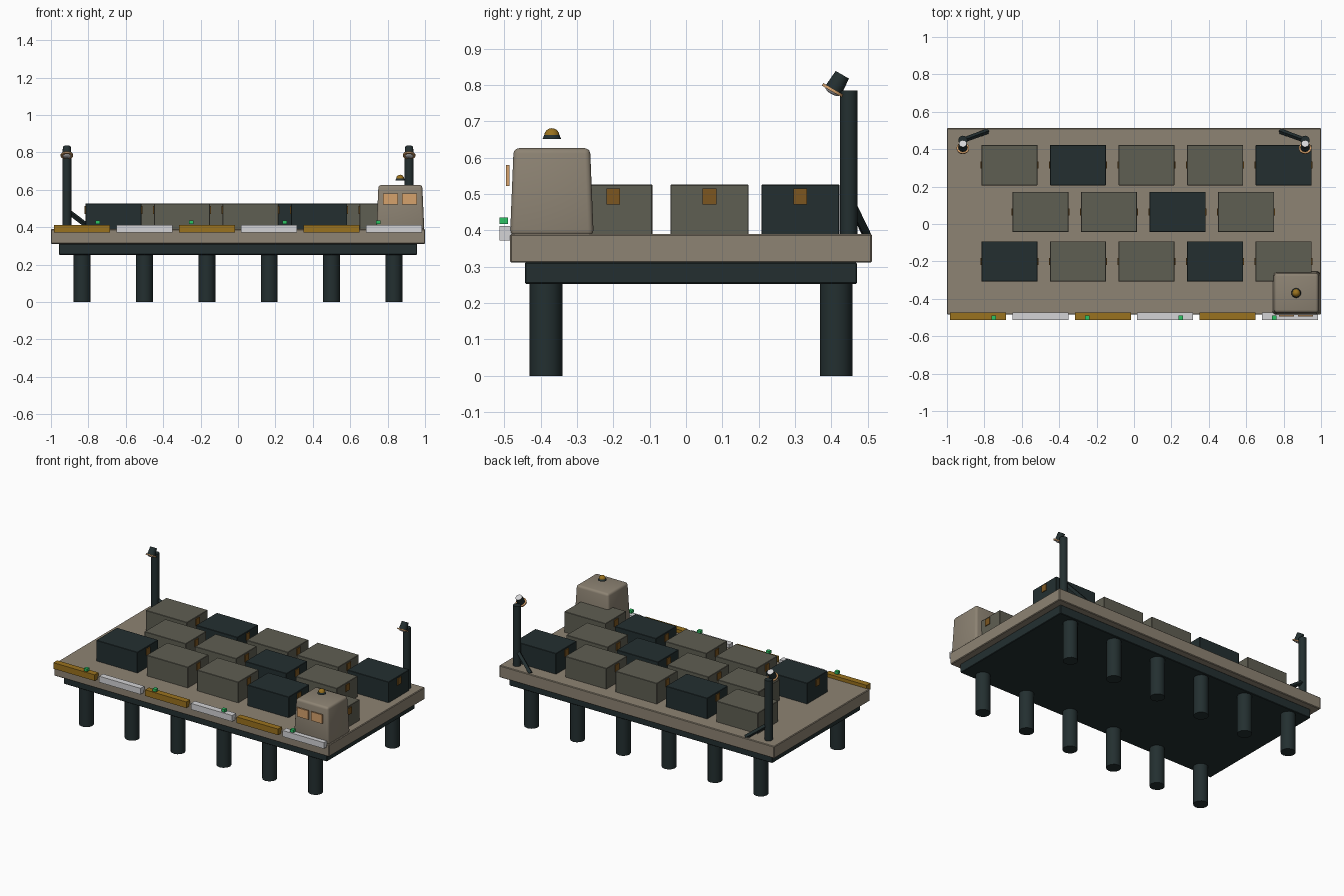
import bpy, bmesh, math
from mathutils import Vector, Matrix

if "Cube" in bpy.data.objects:
    bpy.data.objects.remove(bpy.data.objects["Cube"])


def material(name, r, g, b):
    def lin(c):
        c /= 255
        return c / 12.92 if c <= 0.04045 else ((c + 0.055) / 1.055) ** 2.4
    m = bpy.data.materials.new(name)
    m.diffuse_color = (lin(r), lin(g), lin(b), 1)
    m.use_nodes = True
    m.node_tree.nodes["Principled BSDF"].inputs["Base Color"].default_value = m.diffuse_color
    return m


CONCRETE = material("concrete", 141, 131, 115)
GREY = material("grey_green", 95, 94, 82)
DARK = material("dark_steel", 35, 47, 48)
YELLOW = material("yellow", 154, 114, 30)
WHITE = material("white", 212, 212, 214)
GREEN = material("green", 45, 195, 100)
AMBER = material("amber_glass", 214, 162, 108)
RUST = material("rust", 124, 86, 32)


def finish(bm, name, mats, smooth=False):
    bmesh.ops.recalc_face_normals(bm, faces=bm.faces)
    me = bpy.data.meshes.new(name)
    bm.to_mesh(me)
    bm.free()
    ob = bpy.data.objects.new(name, me)
    bpy.context.collection.objects.link(ob)
    for m in mats:
        me.materials.append(m)
    if smooth:
        bpy.ops.object.select_all(action='DESELECT')
        ob.select_set(True)
        bpy.context.view_layer.objects.active = ob
        bpy.ops.object.shade_smooth_by_angle(angle=math.radians(35))
    return ob


def box(name, lo, hi, mat, bevel=0.0, taper=1.0, segments=1):
    lo, hi = Vector(lo), Vector(hi)
    size = hi - lo
    bm = bmesh.new()
    bmesh.ops.create_cube(bm, size=1)
    for v in bm.verts:
        k = taper if v.co.z > 0 else 1
        v.co = Vector((v.co.x * size.x * k, v.co.y * size.y * k, v.co.z * size.z)) + (lo + hi) / 2
    if bevel:
        bmesh.ops.bevel(bm, geom=bm.edges[:], offset=bevel, segments=segments,
                        profile=0.5, affect='EDGES')
    return finish(bm, name, [mat], segments > 1)


def rod(name, a, b, r1, r2, mats, sides=12, back_cap=0):
    # Tapered cylinder from a to b; the cap at a can take another material
    a, b = Vector(a), Vector(b)
    d = b - a
    rot = d.to_track_quat('Z', 'Y').to_matrix().to_4x4()
    bm = bmesh.new()
    bmesh.ops.create_cone(bm, cap_ends=True, segments=sides, radius1=r1, radius2=r2, depth=d.length)
    for f in bm.faces:
        if len(f.verts) > 4 and f.calc_center_median().z < 0:
            f.material_index = back_cap
    bm.transform(Matrix.Translation((a + b) / 2) @ rot)
    return finish(bm, name, mats, True)


def dome(name, base, axis, r, h, mat):
    # Half sphere rising by h along the axis
    bm = bmesh.new()
    bmesh.ops.create_uvsphere(bm, u_segments=16, v_segments=8, radius=1)
    bmesh.ops.delete(bm, geom=[v for v in bm.verts if v.co.z < -0.01], context='VERTS')
    rot = Vector(axis).to_track_quat('Z', 'Y').to_matrix().to_4x4()
    bm.transform(Matrix.Translation(base) @ rot @ Matrix.Diagonal((r, r, h, 1)))
    return finish(bm, name, [mat], True)


# Quay deck and the beam below it
box("deck", (-1, -0.484, 0.311), (1, 0.512, 0.39), CONCRETE, 0.004)
box("under_beam", (-0.957, -0.443, 0.253), (0.957, 0.47, 0.312), DARK, 0.003)

# Piles and front fenders share the same spacing
for i in range(6):
    x = -0.8333 + i / 3
    for side, y in (("front", -0.385), ("back", 0.413)):
        rod(f"{side}_pile_{i}", (x, y, 0), (x, y, 0.26), 0.045, 0.045, [DARK])
    box(f"fender_{i}", (x - 0.15, -0.513, 0.372), (x + 0.15, -0.473, 0.412),
        WHITE if i % 2 else YELLOW)

# Green edge lights
for i, x in enumerate((-0.75, -0.25, 0.25, 0.75)):
    box(f"edge_light_{i}", (x - 0.012, -0.513, 0.417), (x + 0.012, -0.489, 0.435), GREEN)

# Containers in three rows with a door plate at each end
rows = ((0.3145, -0.666, 5, (1, 4)), (0.0645, -0.5, 4, (2,)), (-0.2, -0.666, 5, (0, 3)))
for r, (y, x0, count, dark) in enumerate(rows):
    for i in range(count):
        x = x0 + i * 0.3665
        box(f"container_{r}_{i}", (x - 0.15, y - 0.1075, 0.388), (x + 0.15, y + 0.1075, 0.526),
            DARK if i in dark else GREY, 0.002)
        for s in (-1, 1):
            cx = x + s * 0.151
            box(f"container_door_{r}_{i}_{s}", (cx - 0.004, y - 0.019, 0.471),
                (cx + 0.004, y + 0.019, 0.515), RUST)

# Control cabin with two windows and a beacon
box("cabin", (0.74, -0.484, 0.385), (0.996, -0.254, 0.626), CONCRETE, 0.015, 0.915, 3)
for i, x in enumerate((0.815, 0.917)):
    box(f"cabin_window_{i}", (x - 0.041, -0.495, 0.522), (x + 0.041, -0.486, 0.58), AMBER)
rod("beacon_base", (0.867, -0.369, 0.651), (0.867, -0.369, 0.662), 0.026, 0.021, [DARK], 16)
dome("beacon_dome", (0.867, -0.369, 0.661), (0, 0, 1), 0.021, 0.02, YELLOW)

# Floodlight masts at the back corners
for side, s in (("left", -1), ("right", 1)):
    x = s * 0.915
    rod(f"{side}_mast", (x, 0.4475, 0.385), (x, 0.4475, 0.785), 0.0245, 0.0245, [DARK])
    rod(f"{side}_mast_brace", (x, 0.4475, 0.49), (s * 0.783, 0.496, 0.39), 0.014, 0.014, [DARK], 4)
    back = Vector((x, 0.43, 0.828))
    aim = Vector((0, -0.5, -0.866))
    end = back + aim * 0.048
    rod(f"{side}_lamp_head", back, end, 0.021, 0.025, [DARK, WHITE], 12, 1)
    rod(f"{side}_lamp_rim", end - aim * 0.002, end + aim * 0.006, 0.034, 0.034, [AMBER], 16)
    dome(f"{side}_lamp_lens", end + aim * 0.005, aim, 0.022, 0.008, WHITE)
